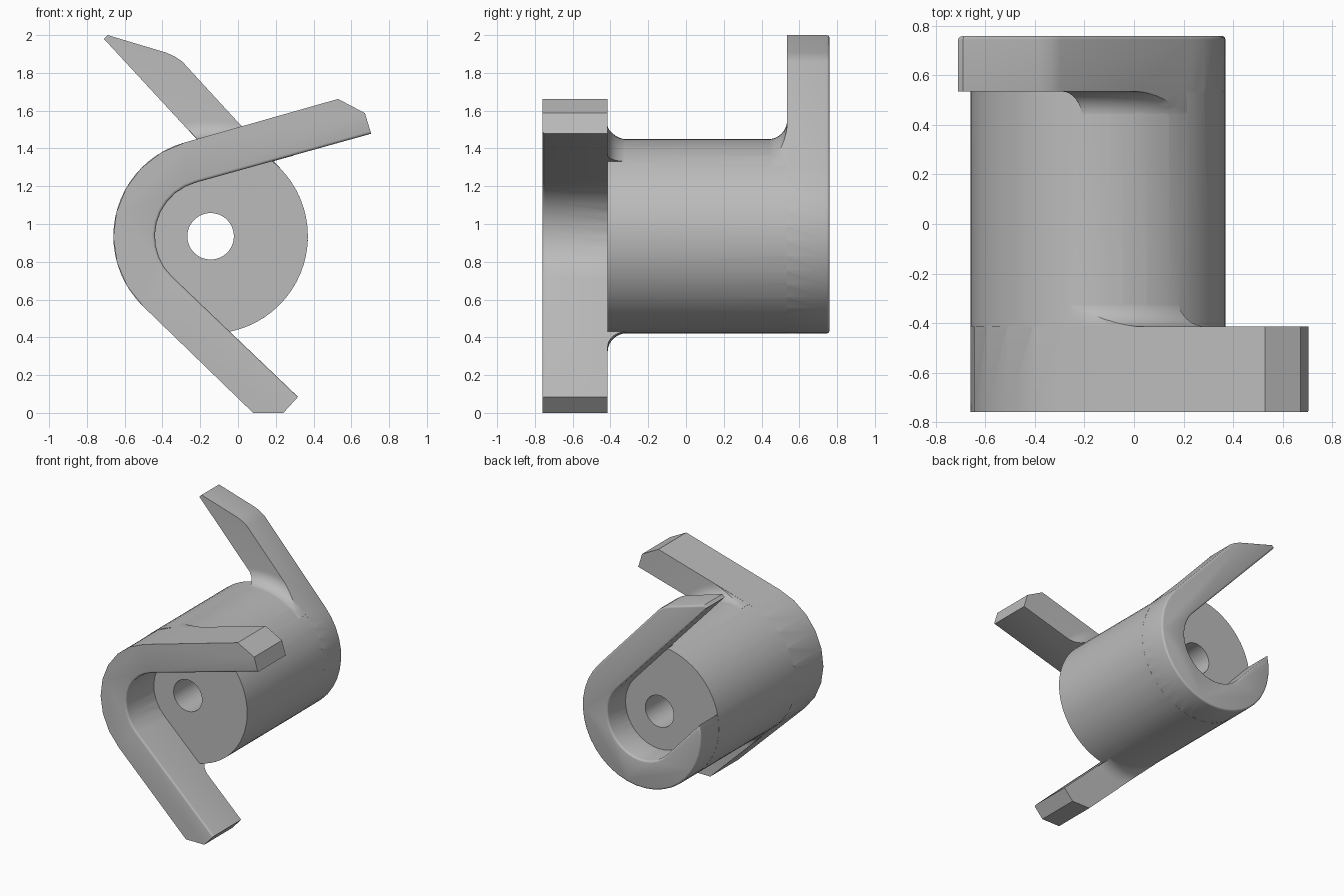
import bpy, bmesh
from math import cos, sin, radians, pi
from mathutils import Vector

old = bpy.data.objects.get("Cube")
if old:
    bpy.data.objects.remove(old)

CX, CZ = -0.145, 0.935           # shaft axis
R_OUT, R_IN, R_HOLE = 0.515, 0.295, 0.123
FRONT, FLOOR_F, FLOOR_B, BACK = -0.76, -0.415, 0.535, 0.76
FILLET = 0.1
UPPER, LOWER, REAR = 15.4, -44, 132.5   # arm directions in degrees

grey = bpy.data.materials.new("plain grey")
grey.use_nodes = True
colour = (0.5, 0.5, 0.5, 1)
grey.diffuse_color = colour
grey.node_tree.nodes["Principled BSDF"].inputs["Base Color"].default_value = colour


def polar(r, deg):
    return (CX + r * cos(radians(deg)), CZ + r * sin(radians(deg)))


def arc(r, start, end, n):
    return [polar(r, start + (end - start) * i / n) for i in range(n + 1)]


def finish(bm, name):
    bmesh.ops.recalc_face_normals(bm, faces=bm.faces)
    mesh = bpy.data.meshes.new(name)
    bm.to_mesh(mesh)
    bm.free()
    mesh.materials.append(grey)
    obj = bpy.data.objects.new(name, mesh)
    bpy.context.collection.objects.link(obj)
    return obj


def prism(name, outline, y0, y1, round_y=None, is_rounded=lambda i: True):
    """Extrude an x-z outline along y and round chosen rim edges."""
    bm = bmesh.new()
    n = len(outline)
    a = [bm.verts.new((x, y0, z)) for x, z in outline]
    b = [bm.verts.new((x, y1, z)) for x, z in outline]
    bm.faces.new(a)
    bm.faces.new(b[::-1])
    for i in range(n):
        bm.faces.new((a[i], b[i], b[(i + 1) % n], a[(i + 1) % n]))
    bmesh.ops.recalc_face_normals(bm, faces=bm.faces)
    if round_y is not None:
        rim = a if round_y == y0 else b
        edges = [bm.edges.get((rim[i], rim[(i + 1) % n]))
                 for i in range(n) if is_rounded(i)]
        bmesh.ops.bevel(bm, geom=edges, offset=0.015, segments=3,
                        profile=0.5, affect='EDGES', clamp_overlap=False)
    return finish(bm, name)


def lathe(name, profile, n=64):
    """Revolve a closed (radius, y) profile around the shaft axis."""
    bm = bmesh.new()
    rings = [[bm.verts.new((x, y, z)) for r, y in profile
              for x, z in [polar(r, 360 * i / n)]] for i in range(n)]
    m = len(profile)
    for i in range(n):
        p, q = rings[i], rings[(i + 1) % n]
        for j in range(m):
            k = (j + 1) % m
            bm.faces.new((p[j], q[j], q[k], p[k]))
    return finish(bm, name)


def combine(target, tool, operation):
    mod = target.modifiers.new("join", 'BOOLEAN')
    mod.operation, mod.solver, mod.object = operation, 'EXACT', tool
    bpy.context.view_layer.objects.active = target
    bpy.ops.object.modifier_apply(modifier=mod.name)
    bpy.data.objects.remove(tool)


# Drum with the shaft hole through it
drum = lathe("hooked_drum", [(R_HOLE, FLOOR_F), (R_OUT, FLOOR_F),
                             (R_OUT, FLOOR_B), (R_HOLE, FLOOR_B)])

# Front hook: two long arms joined around the left side
inner = ([(0.705, 1.478)] + arc(R_IN, UPPER + 90, LOWER + 270, 10)
         + [(0.318, 0.085)])
outer = ([(0.24, 0), (0.08, 0)] + arc(R_OUT, LOWER + 270, UPPER + 90, 8)
         + [(0.53, 1.662), (0.672, 1.587)])
front_hook = prism("front_hook", inner + outer, FRONT, FLOOR_F, FRONT,
                   lambda i: i < len(inner) - 1)

# Rear hook: a rim with a slot open to the upper left and one long arm
rear_outline = (arc(R_OUT, REAR - 90, REAR + 35 - 360, 26)
                + arc(R_IN, REAR + 90 - 360, REAR - 90, 18)[0:]
                + [(-0.71, 1.98), (-0.69, 2.0), (-0.38, 1.907),
                   (-0.335, 1.887), (-0.295, 1.86)])
rear_hook = prism("rear_hook", rear_outline, FLOOR_B, BACK, BACK)


def arm_fillet(direction, side, floor, sign):
    """Concave flare between an arm and the drum, trimmed to the arm."""
    steps = 8
    curve = [(R_OUT - 0.001 + FILLET * (1 - cos(t)), floor + sign * FILLET * (1 - sin(t)))
             for t in [pi / 2 * i / steps for i in range(steps + 1)]]
    flare = lathe("fillet", [(0.4, floor), (0.4, floor + sign * FILLET)] + curve)
    d = Vector((cos(radians(direction)), sin(radians(direction))))
    n = Vector((-d.y, d.x)) * side
    c = Vector((CX, CZ))
    strip = [c + d * u + n * v for u, v in
             ((0.03, R_IN), (0.7, R_IN), (0.7, R_OUT), (0.03, R_OUT))]
    trim = prism("trim", [tuple(p) for p in strip], floor - 0.2, floor + 0.2)
    combine(flare, trim, 'INTERSECT')
    return flare


fillets = [arm_fillet(UPPER, 1, FLOOR_F, 1), arm_fillet(LOWER, -1, FLOOR_F, 1),
           arm_fillet(REAR, -1, FLOOR_B, -1)]

# Join everything into one solid
for part in fillets + [front_hook, rear_hook]:
    combine(drum, part, 'UNION')

bpy.ops.object.select_all(action='DESELECT')
drum.select_set(True)
bpy.context.view_layer.objects.active = drum
bpy.ops.object.shade_smooth_by_angle(angle=radians(35))
